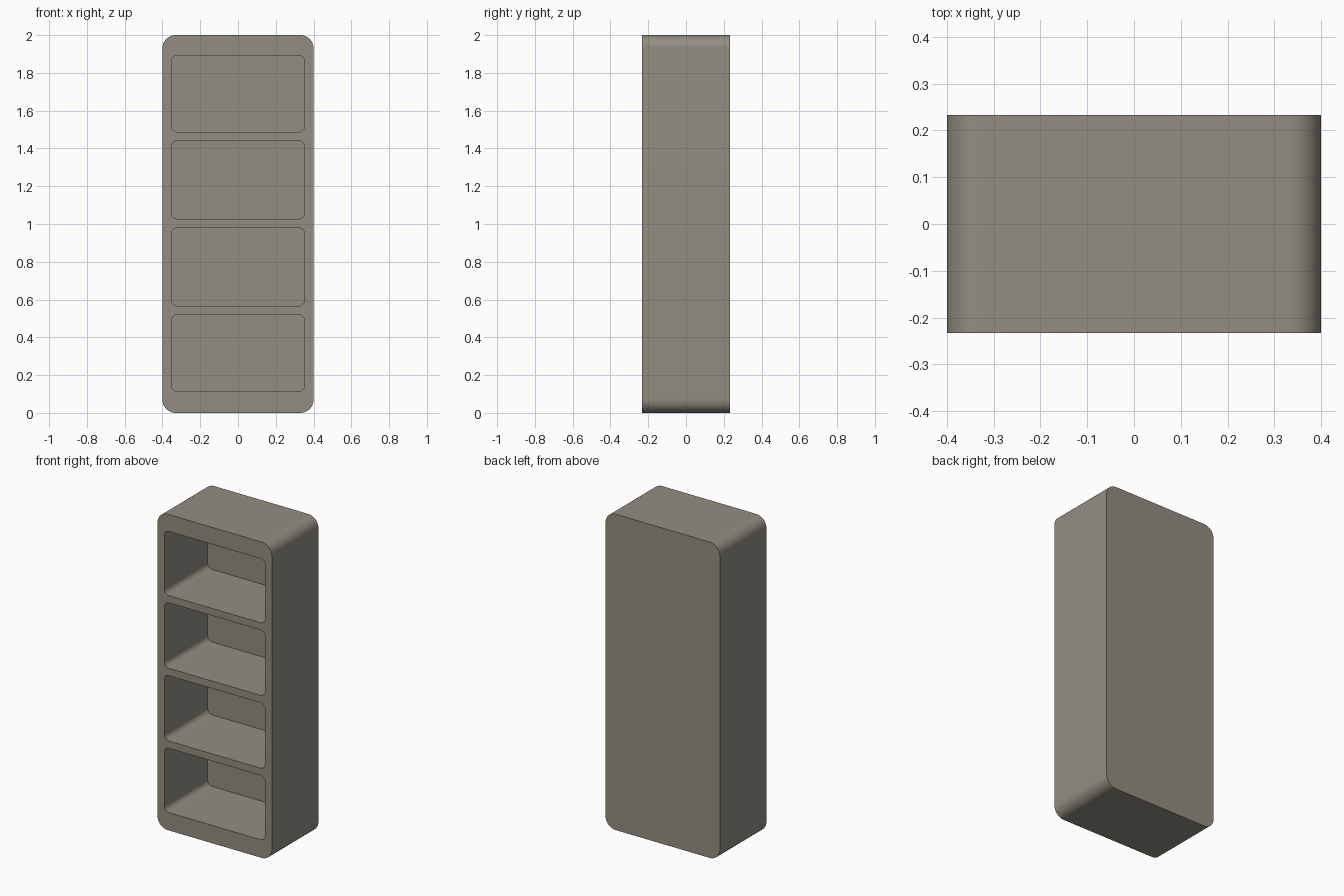
import bpy, bmesh, math

cube = bpy.data.objects.get("Cube")
if cube:
    bpy.data.objects.remove(cube, do_unlink=True)

WIDTH, DEPTH, HEIGHT = 0.8, 0.466, 2.0
BACK_WALL = 0.033
FRONT = -DEPTH / 2

grey = bpy.data.materials.new("warm_grey")
grey.use_nodes = True
colour = (0.29, 0.268, 0.218, 1)
grey.diffuse_color = colour
grey.node_tree.nodes["Principled BSDF"].inputs["Base Color"].default_value = colour


def rounded_outline(half_width, z0, z1, radius, steps=12):
    """Rounded rectangle in the xz plane."""
    corners = [(1, z1 - radius), (-1, z1 - radius), (-1, z0 + radius), (1, z0 + radius)]
    points = []
    for i, (side, z) in enumerate(corners):
        for s in range(steps + 1):
            a = math.pi / 2 * (i + s / steps)
            points.append((side * (half_width - radius) + radius * math.cos(a),
                           z + radius * math.sin(a)))
    return points


def rounded_block(name, half_width, z0, z1, radius, y0, y1):
    """Rounded rectangle extruded from y0 to y1."""
    bm = bmesh.new()
    face = bm.faces.new([bm.verts.new((x, y0, z))
                         for x, z in rounded_outline(half_width, z0, z1, radius)])
    extruded = bmesh.ops.extrude_face_region(bm, geom=[face], use_keep_orig=True)
    moved = [v for v in extruded["geom"] if isinstance(v, bmesh.types.BMVert)]
    bmesh.ops.translate(bm, vec=(0, y1 - y0, 0), verts=moved)
    bmesh.ops.recalc_face_normals(bm, faces=bm.faces)
    mesh = bpy.data.meshes.new(name)
    bm.to_mesh(mesh)
    bm.free()
    obj = bpy.data.objects.new(name, mesh)
    obj.data.materials.append(grey)
    bpy.context.collection.objects.link(obj)
    return obj


# Rounded outer case
case = rounded_block("bookcase", WIDTH / 2, 0, HEIGHT, 0.07, FRONT, -FRONT)
bpy.context.view_layer.objects.active = case
case.select_set(True)

# Four open compartments, bottom to top
for z0, z1 in [(0.113, 0.52), (0.566, 0.98), (1.027, 1.441), (1.487, 1.893)]:
    cutter = rounded_block("compartment_cutter", 0.353, z0, z1, 0.034,
                           FRONT - 0.1, -FRONT - BACK_WALL)
    cutter.hide_render = True
    cut = case.modifiers.new("compartment", "BOOLEAN")
    cut.operation = "DIFFERENCE"
    cut.solver = "EXACT"
    cut.object = cutter
    bpy.ops.object.modifier_apply(modifier=cut.name)
    bpy.data.objects.remove(cutter, do_unlink=True)

# Smooth rounded corners, crisp rims
bpy.ops.object.shade_smooth_by_angle(angle=math.radians(30))
